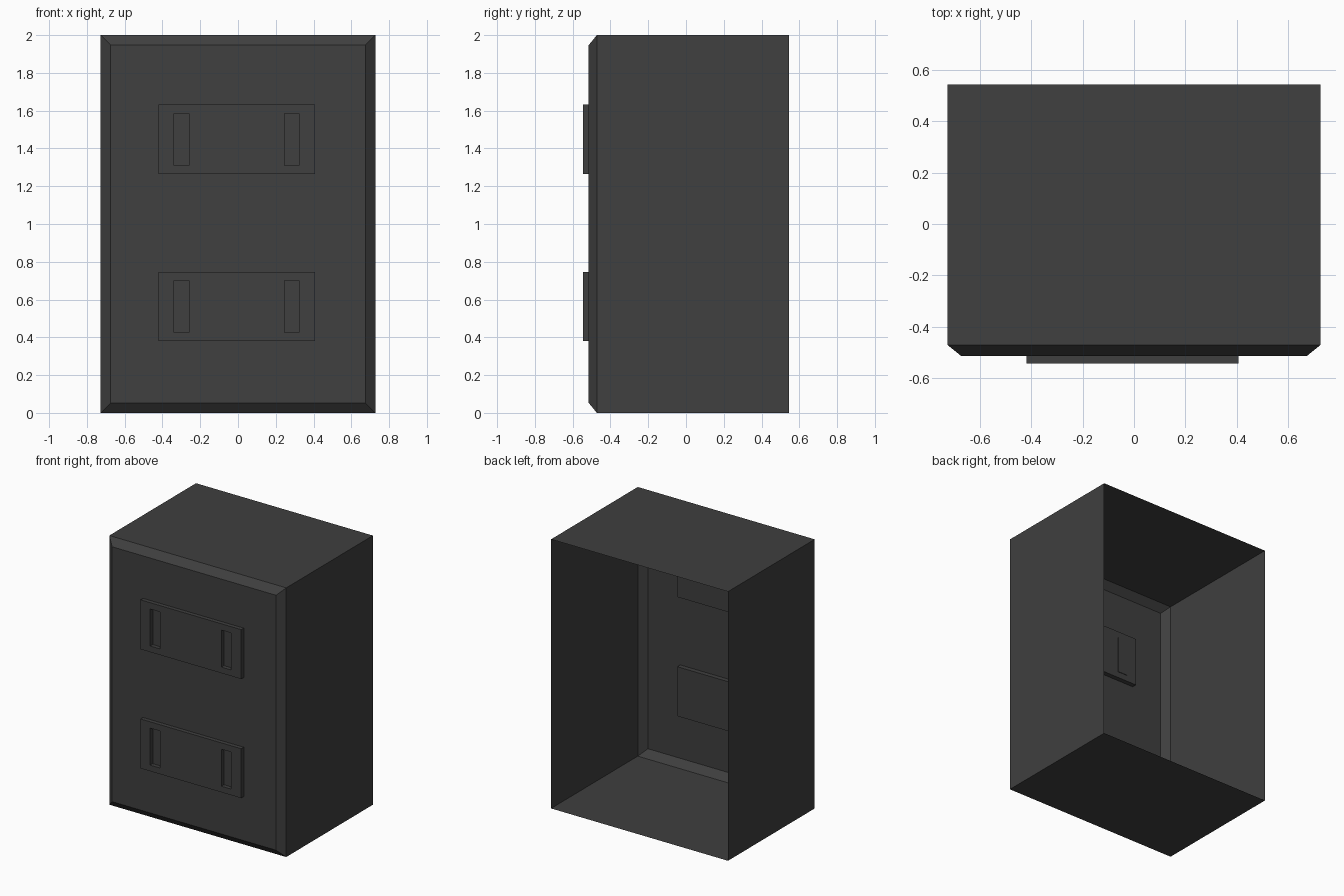
import bpy
import bmesh
from mathutils import Matrix, Vector

default = bpy.data.objects.get("Cube")
if default:
    bpy.data.objects.remove(default, do_unlink=True)

# Single dark grey finish
GREY = (0.05, 0.05, 0.05, 1.0)
dark_grey = bpy.data.materials.new("dark_grey")
dark_grey.use_nodes = True
dark_grey.diffuse_color = GREY
dark_grey.node_tree.nodes["Principled BSDF"].inputs["Base Color"].default_value = GREY


def finish(name, bm):
    mesh = bpy.data.meshes.new(name)
    bm.to_mesh(mesh)
    bm.free()
    mesh.materials.append(dark_grey)
    obj = bpy.data.objects.new(name, mesh)
    bpy.context.collection.objects.link(obj)
    return obj


def box(x, y, z):
    """Box spanning the given (low, high) ranges."""
    bm = bmesh.new()
    size = [hi - lo for lo, hi in (x, y, z)]
    centre = Vector([(hi + lo) / 2 for lo, hi in (x, y, z)])
    bmesh.ops.create_cube(bm, size=1, matrix=Matrix.Translation(centre) @ Matrix.Diagonal((*size, 1)))
    return bm


# Thin cabinet shell, open at the back, with a chamfered front rim
W, BACK, RIM, FRONT, CHAMFER = 0.727, 0.545, -0.472, -0.515, 0.053
bm = box((-W, W), (RIM, BACK), (0, 2))
bm.normal_update()
bmesh.ops.delete(bm, geom=[f for f in bm.faces if f.normal.y > 0.9], context='FACES_ONLY')
front = [f for f in bm.faces if f.normal.y < -0.9]
cap = bmesh.ops.extrude_discrete_faces(bm, faces=front)["faces"][0]
for v in cap.verts:
    v.co.y = FRONT
    v.co.x -= CHAMFER if v.co.x > 0 else -CHAMFER
    v.co.z -= CHAMFER if v.co.z > 1 else -CHAMFER
bmesh.ops.recalc_face_normals(bm, faces=bm.faces)
bm.normal_update()
if min(f.normal.y for f in bm.faces) > -0.9:
    bmesh.ops.reverse_faces(bm, faces=bm.faces)
finish("cabinet_shell", bm)

# Raised plates with two sunken vertical slots each
SLOTS = ((-0.34, -0.26), (0.245, 0.323))
for name, low in (("lower_plate", 0.38), ("upper_plate", 1.265)):
    bm = box((-0.42, 0.408), (-0.545, -0.48), (low, low + 0.367))
    z0, z1 = low + 0.045, low + 0.32
    cuts = [((x, 0, 0), (1, 0, 0)) for pair in SLOTS for x in pair]
    cuts += [((0, 0, z), (0, 0, 1)) for z in (z0, z1)]
    for point, normal in cuts:
        bmesh.ops.bisect_plane(bm, geom=bm.verts[:] + bm.edges[:] + bm.faces[:],
                               plane_co=point, plane_no=normal)
    bm.normal_update()
    slots = []
    for f in bm.faces:
        c = f.calc_center_median()
        if f.normal.y < -0.9 and z0 < c.z < z1 and any(a < c.x < b for a, b in SLOTS):
            slots.append(f)
    for f in bmesh.ops.extrude_discrete_faces(bm, faces=slots)["faces"]:
        bmesh.ops.translate(bm, verts=f.verts[:], vec=(0, 0.03, 0))
    # Merge the leftover cut lines back into flat faces
    bmesh.ops.dissolve_limit(bm, angle_limit=0.02, verts=bm.verts[:], edges=bm.edges[:])
    finish(name, bm)

# Slot backing showing on the inside of the upper plate
finish("slot_backing", box(SLOTS[0], (-0.483, -0.476), (1.31, 1.585)))
